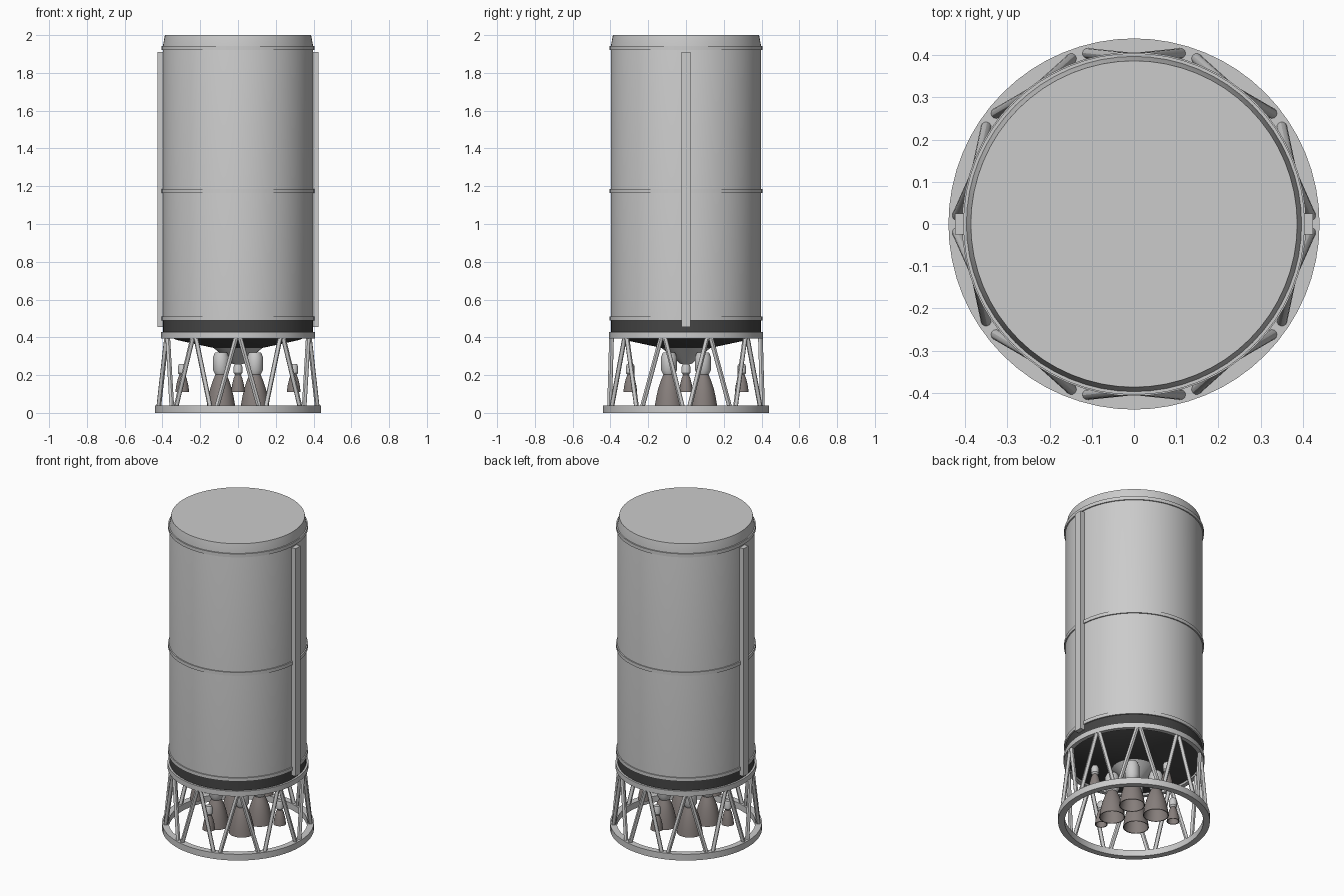
import bpy
from math import sin, cos, pi, radians
from mathutils import Vector

if "Cube" in bpy.data.objects:
    bpy.data.objects.remove(bpy.data.objects["Cube"])


def material(name, rgb):
    m = bpy.data.materials.new(name)
    m.diffuse_color = (*rgb, 1)
    m.use_nodes = True
    m.node_tree.nodes["Principled BSDF"].inputs["Base Color"].default_value = m.diffuse_color
    return m


DARK = material("dark_coating", (0.06, 0.06, 0.06))
BELL = material("nozzle_metal", (0.24, 0.21, 0.20))


def finish(obj, mat=None):
    if mat:
        obj.data.materials.append(mat)
    bpy.ops.object.select_all(action='DESELECT')
    bpy.context.view_layer.objects.active = obj
    obj.select_set(True)
    bpy.ops.object.shade_smooth_by_angle(angle=radians(30))
    return obj


def lathe(name, profile, loc=(0, 0, 0), n=64, mat=None, closed=False):
    """Revolve (radius, z) points, listed bottom to top on the outside."""
    verts, faces, rows = [], [], []
    for r, z in profile:
        count = 1 if r == 0 else n
        rows.append([len(verts) + i for i in range(count)])
        verts += [(r * cos(2 * pi * i / n), r * sin(2 * pi * i / n), z) for i in range(count)]
    pairs = list(zip(rows, rows[1:]))
    if closed:
        pairs.append((rows[-1], rows[0]))
    for a, b in pairs:
        for i in range(n):
            j = (i + 1) % n
            if len(a) == 1:
                faces.append((a[0], b[j], b[i]))
            elif len(b) == 1:
                faces.append((a[i], a[j], b[0]))
            else:
                faces.append((a[i], a[j], b[j], b[i]))
    me = bpy.data.meshes.new(name)
    me.from_pydata(verts, [], faces)
    obj = bpy.data.objects.new(name, me)
    obj.location = loc
    bpy.context.collection.objects.link(obj)
    return finish(obj, mat)


def ring(name, r_in, r_out, z0, z1):
    return lathe(name, [(r_in, z0), (r_out, z0), (r_out, z1), (r_in, z1)], closed=True)


def rod(name, a, b, r):
    a, b = Vector(a), Vector(b)
    d = b - a
    bpy.ops.mesh.primitive_cylinder_add(vertices=12, radius=r, depth=d.length, location=(a + b) / 2)
    obj = bpy.context.object
    obj.name = name
    obj.rotation_euler = d.to_track_quat('Z', 'Y').to_euler()
    return finish(obj)


def polar(r, deg, z):
    return (r * cos(radians(deg)), r * sin(radians(deg)), z)


# Tank body with tapered top
lathe("tank_body", [(0, 0.49), (0.398, 0.49), (0.398, 1.94), (0.387, 2.0), (0, 2.0)])
for i, z in enumerate((0.50, 1.175, 1.932)):
    ring(f"tank_band_{i}", 0.39, 0.405, z - 0.011, z + 0.011)

# Dark skirt and shallow underside
lathe("dark_skirt", [(0, 0.335), (0.12, 0.342), (0.32, 0.385), (0.385, 0.41),
                     (0.397, 0.43), (0.397, 0.49), (0, 0.49)], mat=DARK)

# Central thrust cone
lathe("thrust_cone", [(0, 0.26), (0.03, 0.26), (0.13, 0.345), (0, 0.345)], n=32)

# Side raceways
for side in (-1, 1):
    bpy.ops.mesh.primitive_cube_add(size=1, location=(side * 0.408, 0, 1.183))
    bar = bpy.context.object
    bar.name = "raceway_left" if side < 0 else "raceway_right"
    bar.scale = (0.034, 0.05, 1.455)

# Interstage truss
ring("truss_upper_ring", 0.382, 0.408, 0.395, 0.428)
ring("truss_lower_ring", 0.402, 0.44, 0.0, 0.04)
for k in range(10):
    for s in (-1, 1):
        rod(f"truss_strut_{k}_{s}", polar(0.42, 36 * k + 2.5 * s, 0.03),
            polar(0.394, 36 * k + 17 * s, 0.41), 0.0125)


# Engines: open double-walled bell plus combustion chamber
def engine(name, x, y, bell, chamber):
    inner = [(r - 0.005, z) for r, z in bell]
    lathe(name + "_bell", [(0, inner[-1][1])] + inner[::-1] + bell, (x, y, 0), 32, BELL)
    lathe(name + "_chamber", chamber, (x, y, 0), 32)


for i, (sx, sy) in enumerate(((-1, -1), (1, -1), (1, 1), (-1, 1))):
    engine(f"main_engine_{i}", 0.09 * sx, 0.09 * sy,
           [(0.075, 0.035), (0.068, 0.08), (0.057, 0.13), (0.042, 0.175), (0.028, 0.205)],
           [(0, 0.2), (0.028, 0.2), (0.042, 0.225), (0.042, 0.295), (0.032, 0.32), (0, 0.32)])

for i in range(4):
    x, y, _ = polar(0.295, 90 * i, 0)
    engine(f"small_thruster_{i}", x, y,
           [(0.037, 0.11), (0.032, 0.145), (0.024, 0.18), (0.014, 0.205)],
           [(0, 0.2), (0.014, 0.2), (0.023, 0.212), (0.023, 0.245), (0.017, 0.26), (0, 0.26)])
